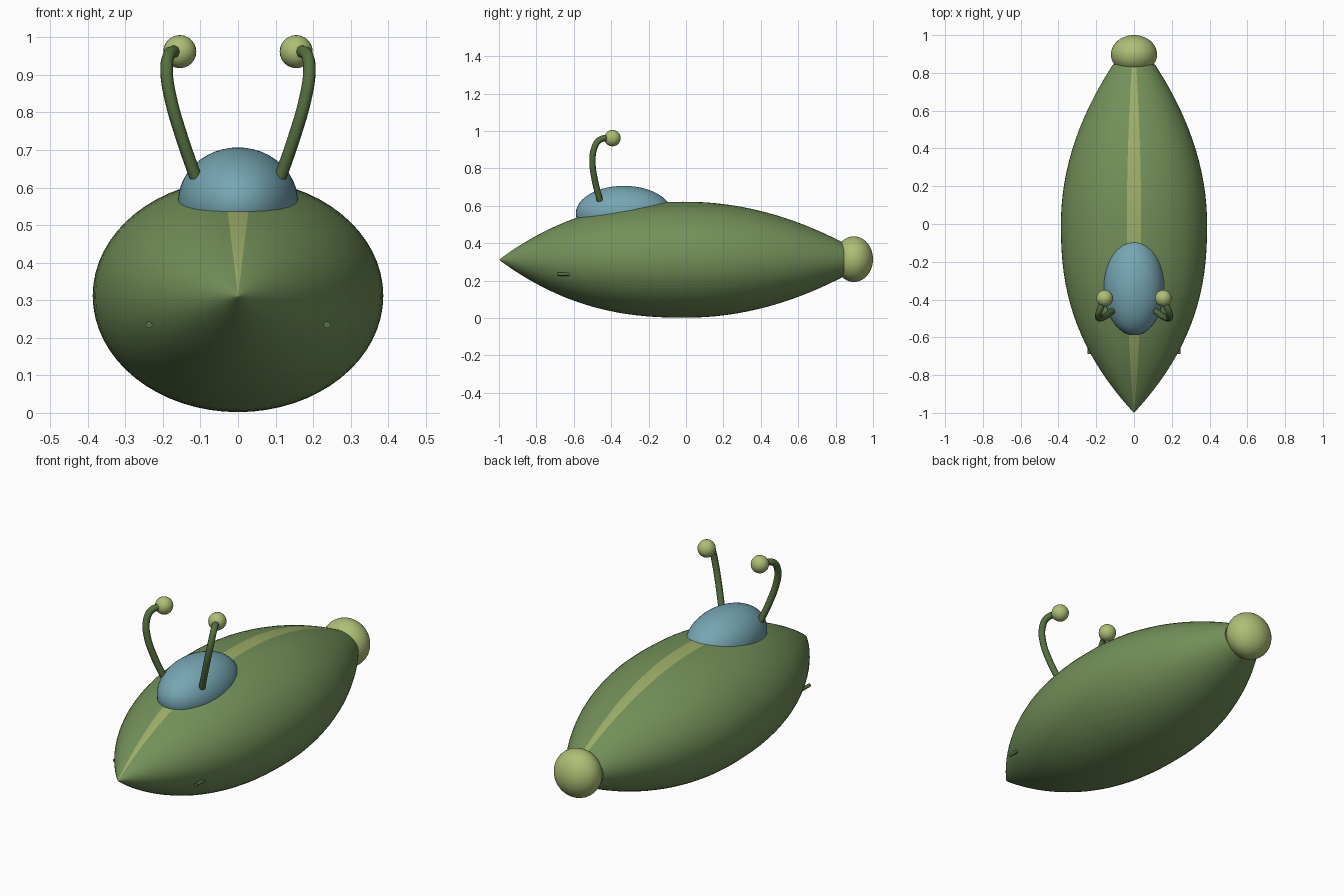
import bpy, bmesh, math
from mathutils import Vector

if "Cube" in bpy.data.objects:
    bpy.data.objects.remove(bpy.data.objects["Cube"])


def material(name, rgb):
    m = bpy.data.materials.new(name)
    m.diffuse_color = (*rgb, 1)
    m.use_nodes = True
    m.node_tree.nodes["Principled BSDF"].inputs["Base Color"].default_value = m.diffuse_color
    return m


GREEN = material("green", (0.17, 0.28, 0.10))
STRIPE = material("pale_stripe", (0.34, 0.42, 0.14))
STALK = material("dark_green", (0.09, 0.16, 0.05))
LIME = material("lime", (0.42, 0.52, 0.18))
GLASS = material("blue_glass", (0.18, 0.38, 0.45))


def finish(ob, name, mat):
    ob.name = name
    ob.data.materials.append(mat)
    return ob


def ellipsoid(name, loc, radii, mat, segs=48, rings=24):
    bpy.ops.mesh.primitive_uv_sphere_add(segments=segs, ring_count=rings, location=loc)
    ob = bpy.context.object
    ob.scale = radii
    bpy.ops.object.transform_apply(location=False, rotation=False, scale=True)
    bpy.ops.object.shade_smooth()
    return finish(ob, name, mat)


# Spindle hull: elliptical rings lofted along y, pointed nose, tail inside the knob
def hull_radius(y):
    return 1 - abs(y) ** (2.4 if y < 0 else 2.0)


N, RINGS = 64, 48
bm = bmesh.new()
rings = []
for i in range(1, RINGS + 1):
    y = -0.92 * math.cos(math.pi * i / RINGS) - 0.075
    r = hull_radius(y)
    rings.append([bm.verts.new((0.387 * r * math.sin(2 * math.pi * k / N), y,
                                0.312 + 0.31 * r * math.cos(2 * math.pi * k / N)))
                  for k in range(N)])
nose = bm.verts.new((0, -0.998, 0.312))
for k in range(N):
    j = (k + 1) % N
    faces = [bm.faces.new((nose, rings[0][k], rings[0][j]))]
    for a, b in zip(rings, rings[1:]):
        faces.append(bm.faces.new((a[k], b[k], b[j], a[j])))
    for f in faces:
        f.smooth = True
        f.material_index = 1 if k in (0, N - 1) else 0
bm.faces.new(rings[-1])
bmesh.ops.recalc_face_normals(bm, faces=bm.faces[:])
mesh = bpy.data.meshes.new("hull")
bm.to_mesh(mesh)
bm.free()
hull = bpy.data.objects.new("hull", mesh)
bpy.context.collection.objects.link(hull)
finish(hull, "hull", GREEN)
mesh.materials.append(STRIPE)

# Tail knob and cockpit dome
ellipsoid("tail_knob", (0, 0.898, 0.315), (0.122, 0.102, 0.122), LIME)
ellipsoid("cockpit_dome", (0, -0.332, 0.56), (0.16, 0.257, 0.147), GLASS)

# Antennae with ball tips, and small nose guns, on both sides
PATH = [(0.113, -0.46, 0.628), (0.150, -0.487, 0.735), (0.180, -0.500, 0.84),
        (0.190, -0.490, 0.91), (0.184, -0.462, 0.953), (0.157, -0.40, 0.963)]
for side, s in (("left", -1), ("right", 1)):
    curve = bpy.data.curves.new("antenna", "CURVE")
    curve.dimensions = "3D"
    curve.bevel_depth = 0.017
    curve.bevel_resolution = 2
    curve.resolution_u = 4
    curve.use_fill_caps = True
    sp = curve.splines.new("BEZIER")
    sp.bezier_points.add(len(PATH) - 1)
    for bp, p in zip(sp.bezier_points, PATH):
        bp.co = Vector((s * p[0], p[1], p[2]))
        bp.handle_left_type = bp.handle_right_type = "AUTO"
    ob = bpy.data.objects.new("antenna", curve)
    bpy.context.collection.objects.link(ob)
    finish(ob, "antenna_" + side, STALK)

    ellipsoid("antenna_ball_" + side, (s * 0.155, -0.393, 0.962), (0.044,) * 3, LIME, 24, 12)

    bpy.ops.mesh.primitive_cylinder_add(vertices=16, radius=0.009, depth=0.12,
                                        location=(s * 0.237, -0.628, 0.235),
                                        rotation=(math.pi / 2, 0, 0))
    bpy.ops.object.shade_smooth_by_angle()
    finish(bpy.context.object, "nose_gun_" + side, STALK)
